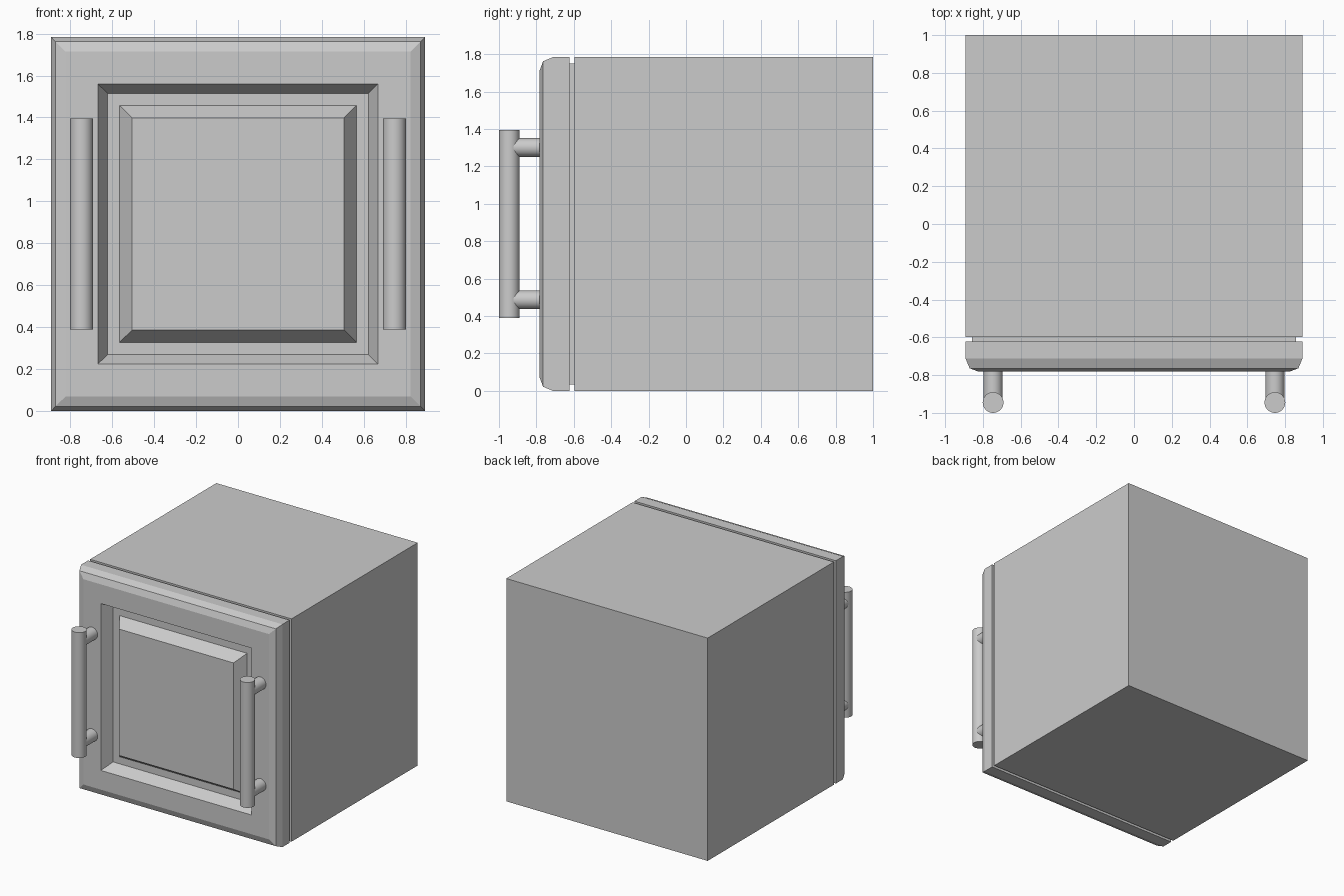
import bpy, bmesh
from math import radians

if "Cube" in bpy.data.objects:
    bpy.data.objects.remove(bpy.data.objects["Cube"])

HALF = 0.892          # half width and half height of the cabinet


def rings_object(name, rings):
    """Loft concentric square rings (half size, y) and cap both ends."""
    bm = bmesh.new()
    loops = []
    for h, y in rings:
        loops.append([bm.verts.new((sx * h, y, HALF + sz * h))
                      for sx, sz in ((-1, -1), (1, -1), (1, 1), (-1, 1))])
    for a, b in zip(loops, loops[1:]):
        for i in range(4):
            j = (i + 1) % 4
            bm.faces.new((a[i], a[j], b[j], b[i]))
    bm.faces.new(loops[0])
    bm.faces.new(loops[-1])
    bmesh.ops.recalc_face_normals(bm, faces=bm.faces)
    mesh = bpy.data.meshes.new(name)
    bm.to_mesh(mesh)
    bm.free()
    obj = bpy.data.objects.new(name, mesh)
    bpy.context.collection.objects.link(obj)
    return obj


def rod(name, radius, length, location, rotation=(0, 0, 0)):
    bpy.ops.mesh.primitive_cylinder_add(vertices=32, radius=radius, depth=length,
                                        location=location, rotation=rotation)
    bpy.context.object.name = name
    bpy.ops.object.shade_smooth_by_angle(angle=radians(40))


# Cabinet box with the recessed gasket neck behind the door
rings_object("cabinet_body", [(HALF, 1.0), (HALF, -0.597),
                              (HALF - 0.035, -0.597), (HALF - 0.035, -0.622)])

# Door: chamfered rim, sunken frame, raised centre panel
rings_object("door", [(HALF, -0.622), (HALF, -0.712), (0.87, -0.764), (0.822, -0.782),
                      (0.668, -0.782), (0.622, -0.692), (0.565, -0.692), (0.506, -0.78)])

# Pull handles: vertical bar on two posts, one each side
for side, sx in (("left", -1), ("right", 1)):
    x = sx * 0.746
    rod(f"{side}_handle_bar", 0.055, 1.004, (x, -0.945, HALF))
    for level, z in (("lower", 0.487), ("upper", 1.301)):
        rod(f"{side}_{level}_handle_post", 0.05, 0.18, (x, -0.855, z),
            (radians(90), 0, 0))
